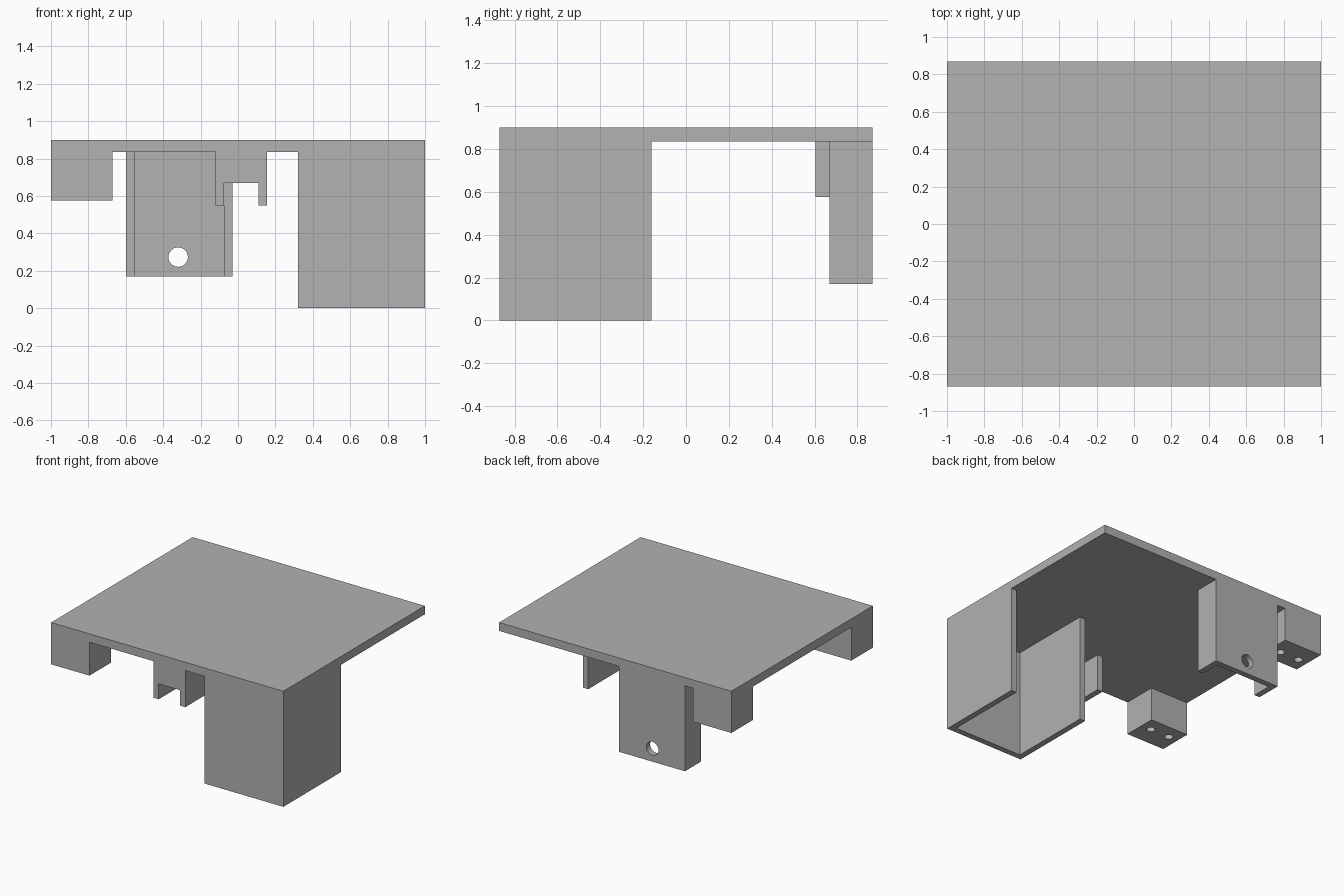
import bpy, bmesh
from mathutils import Matrix

if "Cube" in bpy.data.objects:
    bpy.data.objects.remove(bpy.data.objects["Cube"], do_unlink=True)

GREY = (0.445, 0.445, 0.445, 1.0)
mat = bpy.data.materials.new("plain_grey")
mat.use_nodes = True
mat.diffuse_color = GREY
mat.node_tree.nodes["Principled BSDF"].inputs["Base Color"].default_value = GREY

TOP, UNDER = 0.90, 0.835   # plate faces
HALF_Y = 0.87
WALL = 0.046


def finish(name, bm):
    bmesh.ops.recalc_face_normals(bm, faces=bm.faces)
    me = bpy.data.meshes.new(name)
    bm.to_mesh(me)
    bm.free()
    me.materials.append(mat)
    ob = bpy.data.objects.new(name, me)
    bpy.context.collection.objects.link(ob)
    return ob


def prism(name, outline, z0, z1):
    """Extrude an xy outline from z0 up to z1."""
    bm = bmesh.new()
    face = bm.faces.new([bm.verts.new((x, y, z0)) for x, y in outline])
    ext = bmesh.ops.extrude_face_region(bm, geom=[face])
    verts = [v for v in ext["geom"] if isinstance(v, bmesh.types.BMVert)]
    bmesh.ops.translate(bm, verts=verts, vec=(0, 0, z1 - z0))
    return finish(name, bm)


def box(name, x0, x1, y0, y1, z0, z1):
    return prism(name, [(x0, y0), (x1, y0), (x1, y1), (x0, y1)], z0, z1)


def channel(name, x0, x1, y_web, y_open, z0, z1):
    """U-shaped wall: web along y_web, two arms reaching y_open."""
    inner = y_web + (WALL if y_open > y_web else -WALL)
    a, b = x0 + WALL, x1 - WALL
    outline = [(x0, y_web), (x1, y_web), (x1, y_open), (b, y_open),
               (b, inner), (a, inner), (a, y_open), (x0, y_open)]
    return prism(name, outline, z0, z1)


def rod(radius, depth, centre, axis):
    bm = bmesh.new()
    turn = Matrix.Rotation(1.5707963, 4, "X") if axis == "Y" else Matrix()
    bmesh.ops.create_cone(bm, cap_ends=True, segments=32, radius1=radius,
                          radius2=radius, depth=depth,
                          matrix=Matrix.Translation(centre) @ turn)
    return finish("hole_cutter", bm)


def cut(ob, cutter):
    cutter.hide_render = True
    mod = ob.modifiers.new("cut", "BOOLEAN")
    mod.operation = "DIFFERENCE"
    mod.solver = "EXACT"
    mod.object = cutter
    with bpy.context.temp_override(object=ob, active_object=ob):
        bpy.ops.object.modifier_apply(modifier=mod.name)
    bpy.data.objects.remove(cutter, do_unlink=True)


# Flat top
box("top_plate", -1, 1, -HALF_Y, HALF_Y, UNDER, TOP)

# Large front shroud, open behind and below
channel("front_shroud", 0.32, 1, -HALF_Y, -0.16, 0, UNDER)

# Rear mounting tab with a round hole
tab = channel("rear_tab", -0.60, -0.03, HALF_Y, 0.67, 0.17, UNDER)
cut(tab, rod(0.052, 0.2, (-0.32, HALF_Y, 0.273), "Y"))

# Small front bracket, its front wall cut short between the arms
bracket = channel("front_bracket", -0.12, 0.155, -HALF_Y, -0.49, 0.55, UNDER)
cut(bracket, box("notch_cutter", -0.12 + WALL, 0.155 - WALL, -1, -0.6, 0.5, 0.67))

# Corner blocks with two screw holes each from below
for name, side in (("front_block", -1), ("rear_block", 1)):
    ys = sorted((side * HALF_Y, side * 0.605))
    block = box(name, -1, -0.67, *ys, 0.575, UNDER)
    for x in (-0.92, -0.755):
        cut(block, rod(0.031, 0.4, (x, side * 0.715, 0.6), "Z"))
